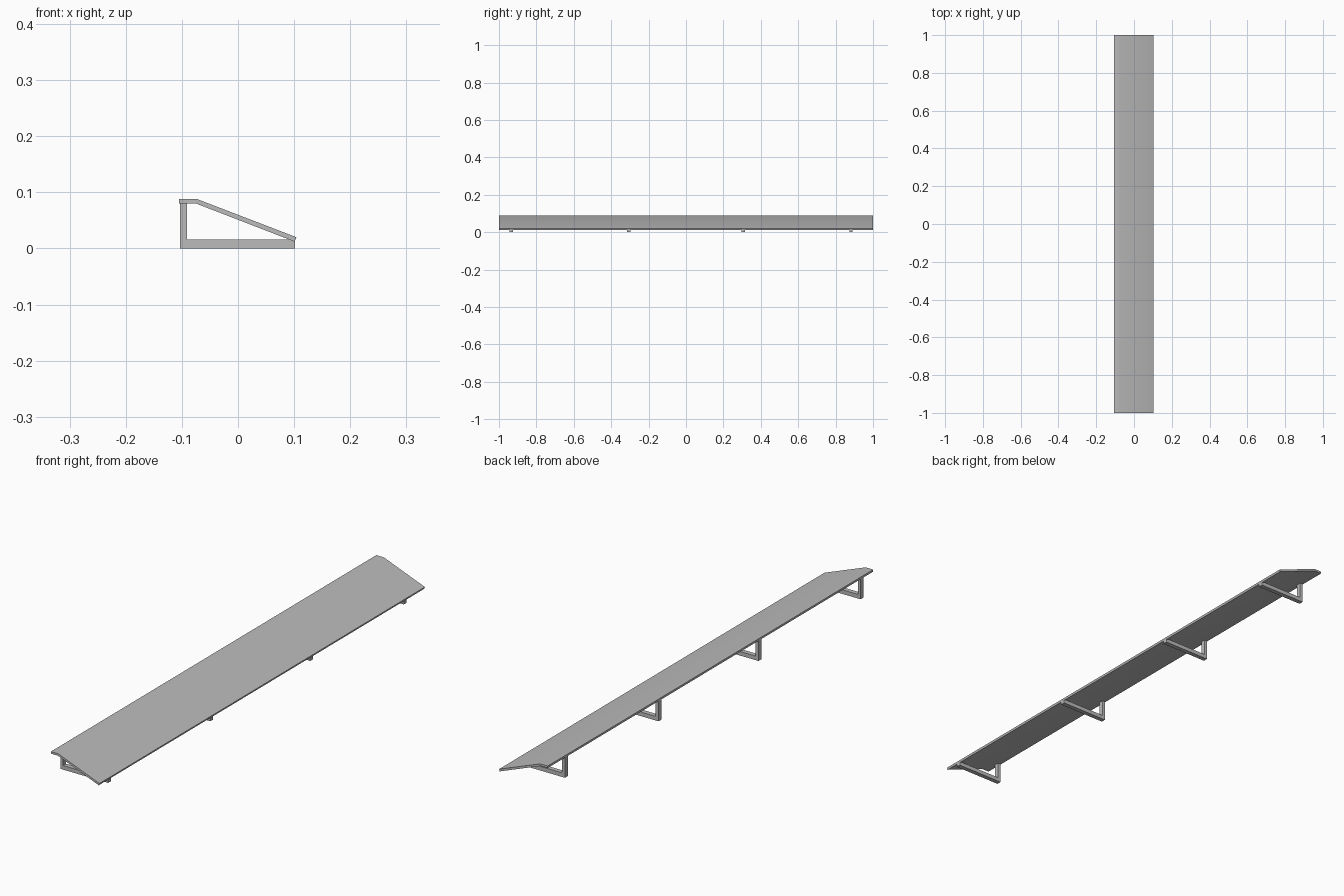
import bpy
import bmesh
import math

cube = bpy.data.objects.get("Cube")
if cube:
    bpy.data.objects.remove(cube, do_unlink=True)

grey = bpy.data.materials.new("light_grey")
grey.use_nodes = True
colour = (0.5, 0.5, 0.5, 1)
grey.diffuse_color = colour
grey.node_tree.nodes["Principled BSDF"].inputs["Base Color"].default_value = colour


def extrude_profile(name, profile, y_start, y_end):
    """Extrude an x-z outline along y into a closed solid."""
    bm = bmesh.new()
    face = bm.faces.new([bm.verts.new((x, y_start, z)) for x, z in profile])
    result = bmesh.ops.extrude_face_region(bm, geom=[face])
    moved = [v for v in result["geom"] if isinstance(v, bmesh.types.BMVert)]
    bmesh.ops.translate(bm, verts=moved, vec=(0, y_end - y_start, 0))
    bmesh.ops.recalc_face_normals(bm, faces=bm.faces)
    mesh = bpy.data.meshes.new(name)
    bm.to_mesh(mesh)
    bm.free()
    mesh.materials.append(grey)
    obj = bpy.data.objects.new(name, mesh)
    bpy.context.collection.objects.link(obj)
    return obj


# Bent sheet: short flat lip, then a long slope
panel = extrude_profile("sloped_panel", [
    (-0.105, 0.080), (-0.105, 0.088), (-0.073, 0.088),
    (0.104, 0.020), (0.101, 0.012), (-0.075, 0.080)], -1, 1)
bpy.ops.object.select_all(action="DESELECT")
panel.select_set(True)
bpy.context.view_layer.objects.active = panel
bpy.ops.object.shade_smooth_by_angle(angle=math.radians(30))

# L-shaped brackets: an upright post and a foot bar under the sheet
half_width = 0.009
for i, y in enumerate((-0.935, -0.307, 0.307, 0.882), 1):
    extrude_profile(f"bracket_post_{i}", [
        (-0.103, 0), (-0.103, 0.080), (-0.091, 0.080), (-0.091, 0.016), (-0.091, 0)],
        y - half_width, y + half_width)
    extrude_profile(f"bracket_foot_{i}", [
        (-0.091, 0), (-0.091, 0.016), (0.092, 0.016), (0.102, 0.012), (0.102, 0)],
        y - half_width, y + half_width)
